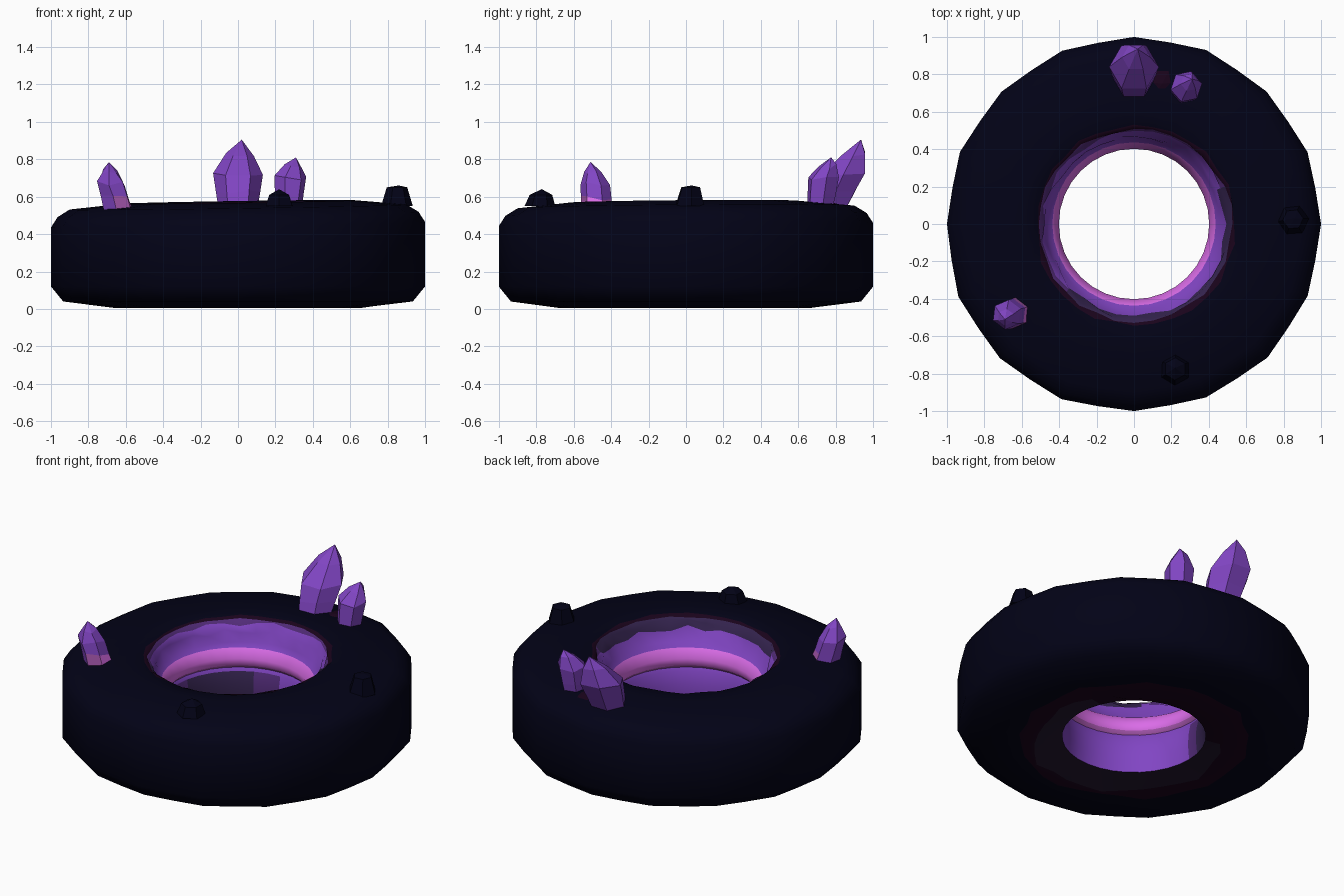
import bpy, bmesh, math, random
from mathutils import Vector

random.seed(4)
cube = bpy.data.objects.get("Cube")
if cube:
    bpy.data.objects.remove(cube, do_unlink=True)


def material(name, rgb):
    m = bpy.data.materials.new(name)
    m.use_nodes = True
    m.diffuse_color = (*rgb, 1)
    bsdf = m.node_tree.nodes["Principled BSDF"]
    bsdf.inputs["Base Color"].default_value = (*rgb, 1)
    bsdf.inputs["Roughness"].default_value = 0.9
    return m


STONE, MAROON, SHADOW, SMOKE, DUSK, PURPLE, PINK, DULL_PINK = range(8)
MATS = [material("dark stone", (0.0007, 0.0007, 0.0082)),
        material("dark maroon", (0.010, 0.001, 0.011)),
        material("shadow violet", (0.016, 0.008, 0.026)),
        material("smoky violet", (0.034, 0.017, 0.076)),
        material("dusky purple", (0.085, 0.025, 0.19)),
        material("bright purple", (0.22, 0.06, 0.55)),
        material("glowing pink", (0.70, 0.15, 0.80)),
        material("dull pink", (0.40, 0.10, 0.44))]


def finish(name, bm, smooth=None):
    bmesh.ops.recalc_face_normals(bm, faces=bm.faces)
    mesh = bpy.data.meshes.new(name)
    bm.to_mesh(mesh)
    bm.free()
    for m in MATS:
        mesh.materials.append(m)
    obj = bpy.data.objects.new(name, mesh)
    bpy.context.collection.objects.link(obj)
    if smooth:
        bpy.ops.object.select_all(action="DESELECT")
        obj.select_set(True)
        bpy.context.view_layer.objects.active = obj
        bpy.ops.object.shade_smooth_by_angle(angle=math.radians(smooth))
    return obj


# Stone ring: radius, height and colour of the band that starts at each point
PROFILE = [(0.62, 0.572, STONE), (0.90, 0.545, STONE), (0.965, 0.505, STONE),
           (1.0, 0.45, STONE), (1.0, 0.12, STONE), (0.935, 0.04, STONE),
           (0.66, 0.005, MAROON), (0.54, 0.01, SHADOW), (0.41, 0.03, PURPLE),
           (0.402, 0.12, PURPLE), (0.405, 0.19, PURPLE), (0.42, 0.265, PURPLE),
           (0.43, 0.285, DULL_PINK), (0.41, 0.305, PINK), (0.402, 0.35, PINK),
           (0.437, 0.405, PURPLE), (0.46, 0.43, PURPLE), (0.48, 0.50, SMOKE),
           (0.50, 0.54, SMOKE), (0.515, 0.555, MAROON), (0.535, 0.567, STONE)]
SEGMENTS = 32


def ring_colour(colour, center):
    angle = math.atan2(center.y, center.x)
    # A smoky patch darkens the lower wall on the back right
    off = abs(angle - 2.4)
    if colour == PURPLE and center.z < 0.25:
        if off < 0.5:
            return SMOKE
        if off < 0.85:
            return DUSK
    # The upper rim is smoky towards the front left, clearer elsewhere
    if colour == SMOKE and math.cos(angle + 0.9) < 0.2:
        return PURPLE if center.z < 0.53 else DUSK
    # The stain underneath leaves out the back right
    if colour == SHADOW and math.cos(angle - 4.6) < -0.45:
        return MAROON
    return colour


bm = bmesh.new()
corner = [1 if i % 8 == 0 else random.uniform(1.0, 1.018) for i in range(0, SEGMENTS, 2)]
loops = []
for r, z, colour in PROFILE:
    loop = []
    for i in range(SEGMENTS):
        a = 2 * math.pi * i / SEGMENTS
        k = i // 2
        rad = r
        if r > 0.8:
            # Broad facets on the outside: odd points sit near the chord
            c = corner[k]
            if i % 2:
                c = (c + corner[(k + 1) % len(corner)]) / 2 * 0.986
            rad = r * c
        elif z < 0.02:
            # Blotched stain underneath, wider towards the front
            rad += random.uniform(-0.025, 0.025)
            if colour == SHADOW:
                rad += 0.07 * math.cos(a - 4.6)
        elif r > 0.47:
            rad += random.uniform(-0.012, 0.012) + 0.012 * math.cos(a + 0.6)
        x, y = rad * math.cos(a), rad * math.sin(a)
        lift = 0.015 * x + 0.008 * y if z > 0.42 else 0
        if colour == SMOKE:
            lift += random.uniform(-0.02, 0.015)
        loop.append(bm.verts.new((x, y, z + lift)))
    loops.append(loop)
for j, (r, z, colour) in enumerate(PROFILE):
    lo, hi = loops[j], loops[(j + 1) % len(loops)]
    for i in range(SEGMENTS):
        n = (i + 1) % SEGMENTS
        f = bm.faces.new((lo[i], lo[n], hi[n], hi[i]))
        f.material_index = ring_colour(colour, f.calc_center_median())
finish("stone_ring", bm, 60)


def loft(name, rings, tip, turn, rule):
    """Six-sided faceted solid through (center, radius) rings up to a tip."""
    sides = 6
    bm = bmesh.new()
    prev = None
    for center, radius in rings:
        cur = []
        for i in range(sides):
            a = turn + 2 * math.pi * i / sides
            wob = random.uniform(-0.015, 0.015) if len(rings) > 2 and prev else 0
            cur.append(bm.verts.new(Vector(center) + Vector(
                (radius * math.cos(a), radius * math.sin(a), wob))))
        if prev:
            for i in range(sides):
                n = (i + 1) % sides
                bm.faces.new((prev[i], prev[n], cur[n], cur[i]))
        else:
            bm.faces.new(cur[::-1])
        prev = cur
    apex = bm.verts.new(tip)
    for i in range(sides):
        bm.faces.new((prev[i], prev[(i + 1) % sides], apex))
    bm.normal_update()
    for f in bm.faces:
        f.material_index = rule(f)
    return finish(name, bm)


def all_purple(f):
    return PURPLE


def all_stone(f):
    return STONE


def all_maroon(f):
    return MAROON


def pink_foot(f):
    if f.calc_center_median().z > 0.6 or f.normal.x < 0.2:
        return PURPLE
    return PINK if f.normal.x > 0.7 else DULL_PINK


def crystal(name, base, r0, shoulder, r1, tip, turn, rule=all_purple):
    collar = Vector(base).lerp(Vector(shoulder), 0.45)
    upper = Vector(shoulder).lerp(Vector(tip), 0.55)
    rings = [(base, r0), (collar, r0 + (r1 - r0) * 0.5), (shoulder, r1), (upper, r1 * 0.56)]
    loft(name, rings, tip, turn, rule)


# Crystals
crystal("large_crystal", (0, 0.765, 0.54), 0.105, (0, 0.84, 0.72), 0.133,
        (0.02, 0.935, 0.905), 0)
crystal("small_crystal", (0.27, 0.715, 0.54), 0.072, (0.28, 0.735, 0.70), 0.086,
        (0.31, 0.775, 0.81), 0.2)
crystal("side_crystal", (-0.64, -0.475, 0.53), 0.085, (-0.68, -0.485, 0.67), 0.08,
        (-0.69, -0.51, 0.785), 0.4, pink_foot)

# Faint glow on the stone between the two back crystals
loft("crystal_glow", [((0.15, 0.76, 0.555), 0.09)], (0.15, 0.75, 0.575), 0, all_maroon)

# Stone knobs
loft("left_knob", [((0.85, 0.02, 0.55), 0.085), ((0.85, 0.025, 0.65), 0.055)],
     (0.86, 0.03, 0.66), 0.1, all_stone)
loft("front_knob", [((0.22, -0.78, 0.55), 0.082), ((0.22, -0.775, 0.61), 0.06)],
     (0.22, -0.77, 0.64), 0.5, all_stone)
